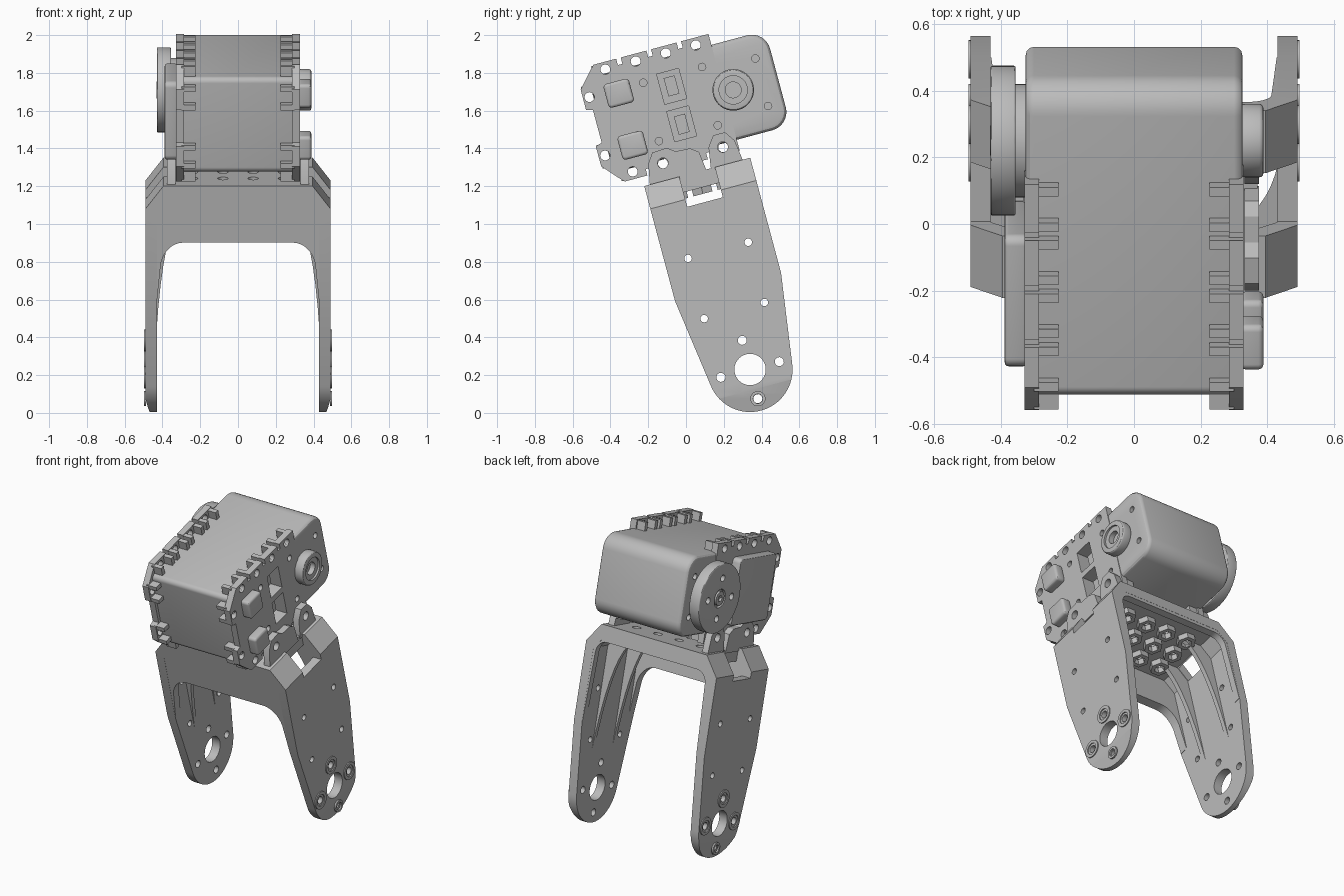
import bpy, bmesh
from math import sin, cos, pi, radians
from mathutils import Matrix

if "Cube" in bpy.data.objects:
    bpy.data.objects.remove(bpy.data.objects["Cube"])

gray = bpy.data.materials.new("plastic_gray")
gray.use_nodes = True
gray.diffuse_color = (0.5, 0.5, 0.5, 1)
gray.node_tree.nodes["Principled BSDF"].inputs["Base Color"].default_value = (0.5, 0.5, 0.5, 1)

# Parts are laid out around the output axle, then tilted together
TILT = Matrix.Translation((0, 0.25, 1.71)) @ Matrix.Rotation(radians(15), 4, 'X')
MID = -0.297                      # centre line of the bracket
FOOT = -1.453                     # pivot height of the legs
PITCH = [-0.626, -0.46, -0.295, -0.13]
parts = []


def circ(a, b, r, n=32):
    return [(a + r * cos(2 * pi * i / n), b + r * sin(2 * pi * i / n)) for i in range(n)]


def rect(a0, a1, b0, b1):
    return [(a0, b0), (a1, b0), (a1, b1), (a0, b1)]


def round_rect(a0, a1, b0, b1, left, right, n=8):
    pts = []
    corners = [(a1 - right, b1 - right, right, 0), (a0 + left, b1 - left, left, 1),
               (a0 + left, b0 + left, left, 2), (a1 - right, b0 + right, right, 3)]
    for a, b, r, q in corners:
        for i in range(n + 1):
            t = pi / 2 * (q + i / n)
            pts.append((a + r * cos(t), b + r * sin(t)))
    return pts


def both(shapes):
    """The shapes plus their copies on the other side of x = 0."""
    out = list(shapes)
    for pts, a, b, axis in shapes:
        if axis == 'x':
            out.append((pts, -b, -a, axis))
        else:
            out.append(([(-p, q) for p, q in pts], a, b, axis))
    return out


def prisms(name, shapes):
    """Extrude each outline from a to b along its axis (x, y or z)."""
    bm = bmesh.new()
    place = {'x': lambda p, q, t: (t, p, q), 'y': lambda p, q, t: (p, t, q),
             'z': lambda p, q, t: (p, q, t)}
    for pts, a, b, axis in shapes:
        lo = [bm.verts.new(place[axis](p, q, a)) for p, q in pts]
        hi = [bm.verts.new(place[axis](p, q, b)) for p, q in pts]
        bm.faces.new(lo)
        bm.faces.new(hi)
        for i in range(len(pts)):
            j = (i + 1) % len(pts)
            bm.faces.new((lo[i], lo[j], hi[j], hi[i]))
    bmesh.ops.recalc_face_normals(bm, faces=bm.faces)
    mesh = bpy.data.meshes.new(name)
    bm.to_mesh(mesh)
    bm.free()
    ob = bpy.data.objects.new(name, mesh)
    bpy.context.collection.objects.link(ob)
    return ob


def part(name, shapes, *ops):
    """Build prisms, then apply bevels and boolean steps in order."""
    ob = prisms(name, shapes)
    for kind, value in ops:
        cutter = None
        if kind == 'BEVEL':
            mod = ob.modifiers.new("bevel", 'BEVEL')
            mod.width, mod.segments = value, 3
            mod.limit_method, mod.angle_limit = 'ANGLE', radians(60)
        else:
            cutter = prisms("cutter", value)
            mod = ob.modifiers.new("cut", 'BOOLEAN')
            mod.operation, mod.object = kind, cutter
            mod.solver, mod.use_self = 'EXACT', True
        deps = bpy.context.evaluated_depsgraph_get()
        mesh = bpy.data.meshes.new_from_object(ob.evaluated_get(deps))
        ob.modifiers.clear()
        ob.data = mesh
        if cutter:
            bpy.data.objects.remove(cutter)
    ob.data.name = name
    ob.data.materials.clear()
    ob.data.materials.append(gray)
    parts.append(ob)


# Servo body with connector pockets and screw holes
pockets = [(rect(-0.37, -0.25, v, v + 0.165), 0.24, 0.4, 'x') for v in (-0.185, 0.02)]
screws = both([(circ(u, v, 0.02, 16), 0.3, 0.36, 'x')
               for u in (-0.45, -0.128, 0.156) for v in (-0.16 + 0.03 * (u > 0), 0.16 - 0.03 * (u > 0))])
part("servo_body", [(round_rect(-0.725, 0.245, -0.26, 0.26, 0.03, 0.1), -0.325, 0.325, 'x')],
     ('BEVEL', 0.025), ('DIFFERENCE', pockets + screws))
part("connector_plugs", [(rect(-0.34, -0.28, v, v + 0.1), 0.23, 0.275, 'x') for v in (-0.155, 0.055)])

# Side flanges with notched edges and screw holes
outline = [(-0.78, -0.21), (-0.7, -0.3), (-0.68, -0.32), (-0.05, -0.32), (-0.05, 0.32),
           (-0.68, 0.32), (-0.7, 0.3), (-0.78, 0.21), (-0.78, 0.1), (-0.745, 0.09),
           (-0.745, -0.09), (-0.78, -0.1)]
hole_spots = [(u, s * 0.28) for u in PITCH for s in (-1, 1)] + [(-0.745, s * 0.16) for s in (-1, 1)]
holes = [(circ(u, v, 0.026, 20), 0.2, 0.4, 'x') for u, v in hole_spots]
notches = [(rect(u + 0.07, u + 0.095, s * 0.32 - 0.035, s * 0.32 + 0.035), 0.2, 0.4, 'x')
           for u in PITCH[:3] for s in (-1, 1)]
part("side_flanges", both([(outline, 0.285, 0.329, 'x')]),
     ('DIFFERENCE', both(holes + notches) + pockets + screws))

# Ribs that form the nut pockets behind the flanges
ribs = []
for s in (-1, 1):
    lo, hi = sorted((s * 0.25, s * 0.315))
    for u in PITCH:
        for d in (-0.055, 0.055):
            ribs.append((rect(u + d - 0.014, u + d + 0.014, lo, hi), 0.226, 0.3, 'x'))
    for d in (-0.05, 0.05):
        v = s * 0.16 + d
        ribs.append((rect(-0.775, -0.71, v - 0.014, v + 0.014), 0.226, 0.3, 'x'))
part("flange_ribs", both(ribs))

# Covers on the two side faces
part("gear_cover", [(round_rect(-0.65, -0.24, -0.215, 0.215, 0.03, 0.03), -0.388, -0.32, 'x')],
     ('BEVEL', 0.012))
part("side_bumps", [(round_rect(-0.66, -0.52, v - 0.065, v + 0.065, 0.02, 0.02), 0.32, 0.388, 'x')
                    for v in (-0.145, 0.14)], ('BEVEL', 0.015))

# Output disc on one side, idler hub on the other
disc_holes = [(circ(0.13 * cos(k * pi / 2), 0.13 * sin(k * pi / 2), 0.022, 16), -0.5, -0.3, 'x')
              for k in range(4)]
part("output_disc", [(circ(0, 0, 0.225, 64), -0.43, -0.355, 'x')], ('BEVEL', 0.006),
     ('DIFFERENCE', disc_holes + [(circ(0, 0, 0.06), -0.5, -0.41, 'x')]))
part("output_shaft", [(circ(0, 0, 0.17, 48), -0.357, -0.32, 'x')])
part("shaft_screw", [(circ(0, 0, 0.045), -0.432, -0.38, 'x')],
     ('DIFFERENCE', [(circ(0, 0, 0.022, 6), -0.5, -0.415, 'x')]))
part("idler_hub", [(circ(0, 0, 0.11, 48), 0.32, 0.388, 'x')], ('BEVEL', 0.012),
     ('DIFFERENCE', [(circ(0, 0, 0.075), 0.375, 0.5, 'x')]),
     ('DIFFERENCE', [(circ(0, 0, 0.042), 0.34, 0.5, 'x')]))

# Bracket: a U-shaped band trimmed to the tapered leg outline
half = [(0.49, -1.75), (0.49, -0.495), (0.395, -0.37)]
inner = [(0.365, -0.45), (0.43, -0.53), (0.43, -1.75)]
band = half + [(-x, v) for x, v in reversed(half)] + [(-x, v) for x, v in reversed(inner)] + inner
leg = [(-0.587, -0.3), (-0.587, -1.0)]
for i in range(33):
    t = radians(187.9 + 164.2 * i / 32)
    leg.append((MID + 0.225 * cos(t), FOOT + 0.225 * sin(t)))
leg += [(-0.006, -1.0), (-0.006, -0.3)]
bolts = [(MID + a, FOOT + b) for a, b in ((0.16, 0), (-0.16, 0), (0, 0.16), (0, -0.16))]
cuts = [(circ(u, v, 0.024, 16), 0.35, 0.6, 'x') for u, v in bolts]
cuts += [(circ(MID + d, v, 0.02, 16), 0.35, 0.6, 'x') for d in (-0.165, 0.165) for v in (-0.8, -1.13)]
cuts.append((circ(MID, FOOT, 0.083, 40), 0.35, 0.6, 'x'))
cuts.append((rect(-0.395, -0.2, -0.535, -0.3), 0.37, 0.6, 'x'))
cuts.append(([(0.455, -1.72), (0.55, -1.72), (0.55, -1.4), (0.49, -1.56)], -0.7, 0.1, 'y'))
nuts = [(x, u) for x in (0.08, 0.24) for u in (-0.43, MID, -0.164)]
cuts += [(circ(x, u, 0.028, 16), -0.6, -0.3, 'z') for x, u in nuts]
part("bracket", [(band, -0.65, 0.05, 'y')],
     ('INTERSECT', [(leg, -0.6, 0.6, 'x')]), ('DIFFERENCE', both(cuts)))


def rim(x0, bottom, side, drop):
    """Arch outline that lines the inside of the U-shaped band."""
    arc = [(x0 + (side - x0) * sin(i * pi / 16), bottom - drop * (1 - cos(i * pi / 16))) for i in range(9)]
    right = [(0.4, -0.42), (0.455, -0.5), (0.455, -0.99), (0.428, -0.99)] + arc[::-1]
    return right + [(-x, v) for x, v in reversed(right)]


part("front_apron", [(rim(0.29, -0.68, 0.412, 0.15), -0.586, -0.53, 'y')])
part("back_rim", [(rim(0.34, -0.475, 0.412, 0.08), -0.05, -0.007, 'y')])

# Curved gussets running from the top plate down each leg
curve = []
for i in range(11):
    t = i / 10
    curve.append(tuple((1 - t) ** 2 * a + 2 * t * (1 - t) * b + t * t * c
                       for a, b, c in ((0.22, 0.39, 0.432), (-0.45, -0.5, -1.22))))
gusset = curve + [(0.45, -1.22), (0.45, -0.5), (0.385, -0.42)]
part("leg_gussets", both([(gusset, u - 0.014, u + 0.014, 'y') for u in (-0.412, -0.182)]))

# Hex nut seats under the plate, washers around the leg pivot
part("nut_seats", both([(circ(x, u, 0.06, 6), -0.49, -0.445, 'z') for x, u in nuts]),
     ('DIFFERENCE', both([(circ(x, u, 0.034, 6), -0.6, -0.3, 'z') for x, u in nuts])))
part("leg_washers", both([(circ(u, v, 0.058 if v > -1.5 else 0.04), 0.486, 0.497, 'x') for u, v in bolts]),
     ('DIFFERENCE', both([(circ(u, v, 0.038 if v > -1.5 else 0.025), 0.45, 0.6, 'x') for u, v in bolts])))

# Lugs that bolt the bracket to the lower flange
front_lug = [(-0.56, -0.39), (-0.535, -0.26), (-0.5, -0.21), (-0.42, -0.205), (-0.38, -0.235),
             (-0.3, -0.24), (-0.26, -0.27), (-0.245, -0.39)]
back_lug = [(-0.225, -0.39), (-0.205, -0.26), (-0.165, -0.205), (-0.1, -0.205), (-0.062, -0.26), (-0.045, -0.39)]
part("bracket_lugs", both([(front_lug, 0.331, 0.375, 'x'), (back_lug, 0.331, 0.375, 'x')]),
     ('DIFFERENCE', both([(circ(u, -0.278, 0.028, 20), 0.3, 0.4, 'x') for u in (-0.46, -0.132)])))

# Tilt everything into place and shade
bpy.ops.object.select_all(action='DESELECT')
for ob in parts:
    ob.matrix_world = TILT
    ob.select_set(True)
bpy.context.view_layer.objects.active = parts[0]
bpy.ops.object.shade_smooth_by_angle(angle=radians(30))
